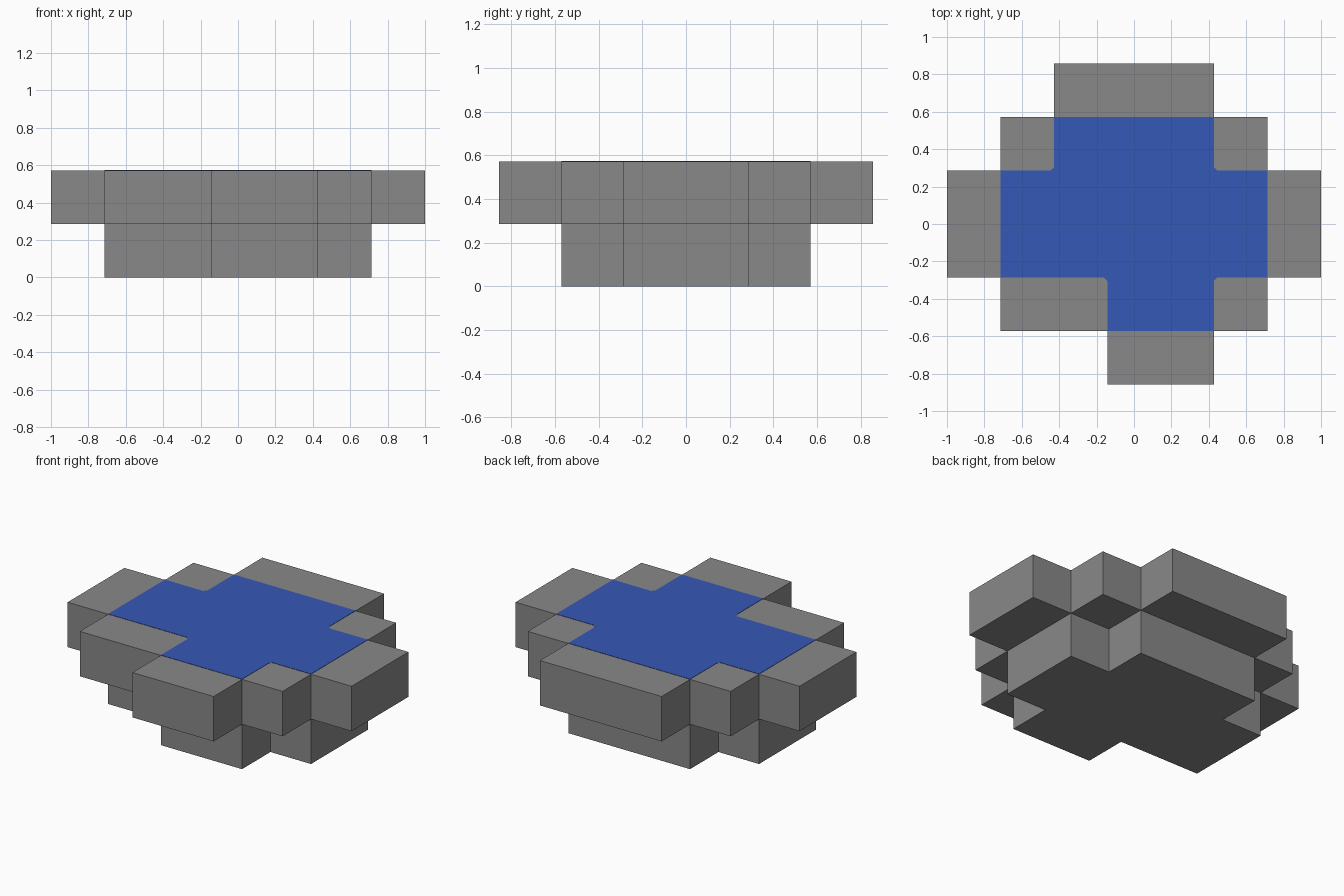
import bpy
import bmesh
from math import pi

if "Cube" in bpy.data.objects:
    bpy.data.objects.remove(bpy.data.objects["Cube"], do_unlink=True)

CELL = 2 / 7        # width, depth and height of one block
PLATE = 0.002       # thickness of the water surface
CHAMFER = 0.018     # clipped stone corners at the water's edge

# Plan of the pool from back to front: s = stone rim, w = water
PLAN = [
    "..sss..",
    ".swwws.",
    "swwwwws",
    "swwwwws",
    ".sswws.",
    "...ss..",
]


def make_material(name, color):
    mat = bpy.data.materials.new(name)
    mat.use_nodes = True
    mat.diffuse_color = color
    mat.node_tree.nodes["Principled BSDF"].inputs["Base Color"].default_value = color
    return mat


def plan_slab(name, kinds, z, height, mat, chamfer=0):
    """Extrude the plan cells of the given kinds into one clean slab."""
    bm = bmesh.new()
    for row, line in enumerate(PLAN):
        for col, kind in enumerate(line):
            if kind in kinds:
                x = (col - len(line) / 2) * CELL
                y = (len(PLAN) / 2 - row - 1) * CELL
                corners = [(x, y), (x + CELL, y), (x + CELL, y + CELL), (x, y + CELL)]
                bm.faces.new([bm.verts.new((cx, cy, z)) for cx, cy in corners])
    bmesh.ops.remove_doubles(bm, verts=bm.verts[:], dist=0.001)
    # Corners shared by three cells are the inward corners of the outline
    inward = [v for v in bm.verts if len(v.link_faces) == 3]
    bmesh.ops.dissolve_limit(bm, angle_limit=pi / 180, verts=bm.verts[:], edges=bm.edges[:])
    if chamfer:
        bmesh.ops.bevel(bm, geom=inward, offset=chamfer, offset_type='OFFSET',
                        segments=1, affect='VERTICES')
    top = bmesh.ops.extrude_face_region(bm, geom=bm.faces[:], use_keep_orig=True)
    moved = [g for g in top["geom"] if isinstance(g, bmesh.types.BMVert)]
    bmesh.ops.translate(bm, verts=moved, vec=(0, 0, height))
    bmesh.ops.recalc_face_normals(bm, faces=bm.faces[:])
    mesh = bpy.data.meshes.new(name)
    bm.to_mesh(mesh)
    bm.free()
    mesh.materials.append(mat)
    obj = bpy.data.objects.new(name, mesh)
    bpy.context.collection.objects.link(obj)
    return obj


stone = make_material("stone grey", (0.25, 0.25, 0.25, 1))
water = make_material("water blue", (0.036, 0.098, 0.47, 1))

# Sunken basin, wider rim block above it, and the water filling the rim
plan_slab("basin", "w", 0, CELL, stone)
plan_slab("rim", "sw", CELL, CELL, stone)
plan_slab("water_surface", "w", 2 * CELL, PLATE, water, CHAMFER)
